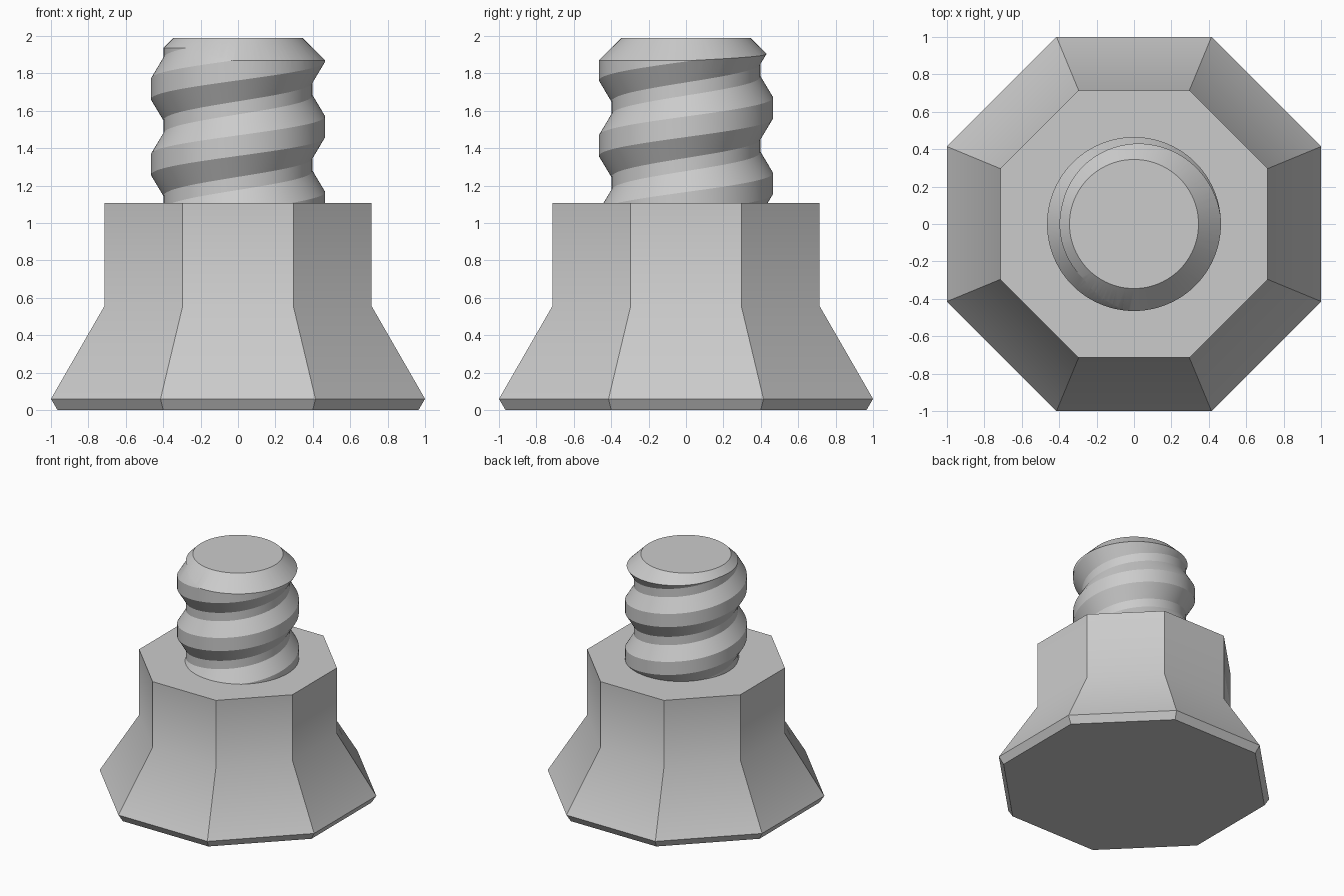
import bpy
import bmesh
from math import pi, cos, sin, tan

cube = bpy.data.objects.get("Cube")
if cube:
    bpy.data.objects.remove(cube, do_unlink=True)

SIDES, SEGMENTS = 8, 96

grey = bpy.data.materials.new("plain grey")
grey.use_nodes = True
grey.diffuse_color = (0.6, 0.6, 0.6, 1)
grey.node_tree.nodes["Principled BSDF"].inputs["Base Color"].default_value = (0.6, 0.6, 0.6, 1)


def finish(name, bm):
    bmesh.ops.recalc_face_normals(bm, faces=bm.faces)
    mesh = bpy.data.meshes.new(name)
    bm.to_mesh(mesh)
    bm.free()
    mesh.materials.append(grey)
    obj = bpy.data.objects.new(name, mesh)
    bpy.context.collection.objects.link(obj)
    return obj


def activate(obj):
    bpy.ops.object.select_all(action='DESELECT')
    obj.select_set(True)
    bpy.context.view_layer.objects.active = obj


def lathe(name, profile, sides, turn=0.0):
    """Closed solid from (radius, height) rings."""
    bm = bmesh.new()
    angles = [turn + 2 * pi * i / sides for i in range(sides)]
    rings = [[bm.verts.new((r * cos(a), r * sin(a), z)) for a in angles] for r, z in profile]
    for low, high in zip(rings, rings[1:]):
        for i in range(sides):
            j = (i + 1) % sides
            bm.faces.new((low[i], low[j], high[j], high[i]))
    bm.faces.new(rings[0])
    bm.faces.new(rings[-1])
    return finish(name, bm)


def screw_thread(name, section, pitch, start, turns):
    """Right-handed helical solid; section holds (radius, height in pitch)."""
    bm = bmesh.new()
    n = len(section)
    rows = n * turns
    columns = []
    for i in range(SEGMENTS):
        a = 2 * pi * i / SEGMENTS
        column = []
        for k in range(rows + (n if i == 0 else 0) + 1):
            r, h = section[k % n]
            z = start + h + pitch * (k // n + i / SEGMENTS)
            column.append(bm.verts.new((r * cos(a), r * sin(a), z)))
        columns.append(column)
    # The last column joins the first one a full pitch higher
    columns.append(columns[0][n:])
    for left, right in zip(columns, columns[1:]):
        for k in range(rows):
            bm.faces.new((left[k], right[k], right[k + 1], left[k + 1]))
    # Close both ends with fans around the axis
    for row, z in ((0, start), (rows, start + pitch * (turns + 1))):
        loop = [c[row] for c in columns[:-1]] + columns[0][row + 1:row + n + 1][::-1]
        hub = bm.verts.new((0, 0, z))
        for p, q in zip(loop, loop[1:] + loop[:1]):
            bm.faces.new((p, q, hub))
    return finish(name, bm)


# Eight-sided flared base, profile given by distance to the flats
flats = [(0.965, 0), (1.0, 0.06), (0.715, 0.555), (0.715, 1.108)]
base = lathe("flared_base", [(d / cos(pi / SIDES), z) for d, z in flats], SIDES, pi / SIDES)

# Threaded stud
root, crest, pitch, flank = 0.398, 0.465, 0.404, 0.112
land = 0.11
section = [(crest, 0), (crest, land), (root, land + flank), (root, pitch - flank)]
stud = screw_thread("threaded_stud", section, pitch, 1.515 - land / 2 - 2 * pitch, 4)

# Trim the stud to its chamfered tip and flat foot
trim = lathe("stud_trim", [(0.6, 1.05), (0.6, 1.735), (0.345, 1.99)], SEGMENTS)
trim.hide_render = True
activate(stud)
cut = stud.modifiers.new("trim", 'BOOLEAN')
cut.operation = 'INTERSECT'
cut.solver = 'EXACT'
cut.object = trim
bpy.ops.object.modifier_apply(modifier=cut.name)
bpy.data.objects.remove(trim, do_unlink=True)

for obj in (base, stud):
    activate(obj)
    bpy.ops.object.shade_smooth_by_angle(angle=pi / 6)
